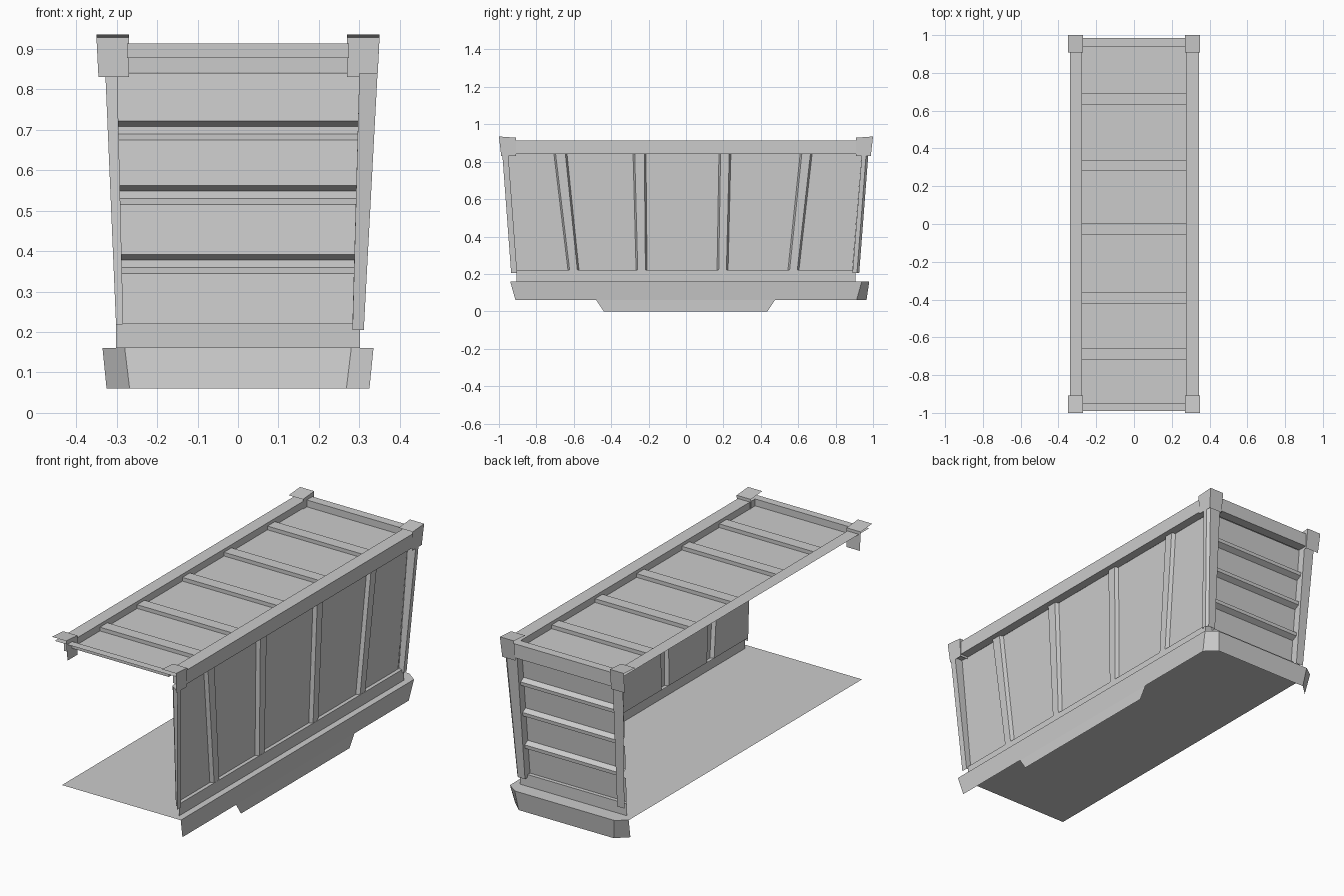
import bpy

if "Cube" in bpy.data.objects:
    bpy.data.objects.remove(bpy.data.objects["Cube"])


def sheet(name, *rows):
    """Loft open rows of points into a flat-faced sheet."""
    n = len(rows[0])
    verts = [p for r in rows for p in r]
    faces = []
    for k in range(len(rows) - 1):
        a, b = k * n, (k + 1) * n
        faces += [(a + i, b + i, b + i + 1, a + i + 1) for i in range(n - 1)]
    me = bpy.data.meshes.new(name)
    me.from_pydata(verts, [], faces)
    me.update()
    ob = bpy.data.objects.new(name, me)
    bpy.context.collection.objects.link(ob)
    return ob


def at(pts, z):
    return [(x, y, z) for x, y in pts]


def lerp(a, b, t):
    return a + (b - a) * t


Z_TOP, Z_BOT, Z_FLOOR = 0.84, 0.22, 0.16

# Right wall with four tapered vertical ribs (top y range, bottom y range)
ribs = [(-.706, -.636, -.631, -.572), (-.283, -.214, -.267, -.208),
        (.176, .24, .166, .225), (.61, .674, .545, .604)]
top, bot = [(.30, -.955, Z_TOP)], [(.283, -.905, Z_BOT)]
c = .009
for t0, t1, b0, b1 in ribs:
    for ty, by, d in ((t0, b0, 0), (t0 + c, b0 + c, .018),
                      (t1 - c, b1 - c, .018), (t1, b1, 0)):
        top.append((.30 + d, ty, Z_TOP))
        bot.append((.283 + d, by, Z_BOT))
top.append((.30, .94, Z_TOP))
bot.append((.283, .89, Z_BOT))
sheet("right_wall", top, bot)

# Back wall with three horizontal ribs
left, right = [], []


def back_station(z, d):
    t = (z - Z_BOT) / (Z_TOP - Z_BOT)
    hw, y = lerp(.285, .30, t), lerp(.885, .935, t) + d
    left.append((-hw, y, z))
    right.append((hw, y, z))


back_station(Z_TOP, 0)
for z in (.675, .515, .345):
    for dz, d in ((.047, 0), (.033, .026), (.015, .026), (0, 0)):
        back_station(z + dz, d)
back_station(Z_BOT, 0)
sheet("back_wall", left, right)

# Base band under the walls
inner = [(.283, -.905), (.283, .885), (-.285, .885)]
outer = [(.302, -.905), (.302, .905), (-.302, .905)]
sheet("base_band", at(inner, Z_BOT), at(outer, Z_BOT), at(outer, Z_FLOOR))

# Floor, flush with the top of the skirt
sk_top = [(.335, -.94), (.335, .94), (.28, .98), (-.28, .98), (-.335, .94)]
sk_bot = [(.325, -.912), (.325, .912), (.268, .965), (-.268, .965), (-.325, .912)]
sheet("floor", [(-.335, -.94, Z_FLOOR), (-.335, .94, Z_FLOOR), (-.28, .98, Z_FLOOR)],
      [(.335, -.94, Z_FLOOR), (.335, .94, Z_FLOOR), (.28, .98, Z_FLOOR)])

# Chamfered skirt and the low foot on the right side
sheet("skirt", at(sk_top, Z_FLOOR), at(sk_bot, .06))
sheet("side_foot", [(.325, -.48, .06), (.325, .475, .06)],
      [(.325, -.44, 0), (.325, .435, 0)])

# Leaning corner posts (top outline, bottom outline)
posts = {
    "back_right_post": ([(.30, .94), (.345, .94), (.345, .963), (.33, .975), (.27, .975), (.27, .93)],
                        [(.283, .89), (.311, .89), (.311, .914), (.30, .926), (.26, .926), (.26, .88)]),
    "back_left_post": ([(-.27, .93), (-.27, .975), (-.328, .975)],
                       [(-.26, .88), (-.26, .926), (-.301, .926)]),
    "front_right_post": ([(.345, -.982), (.345, -.95), (.30, -.95)],
                         [(.311, -.935), (.311, -.903), (.283, -.903)]),
}
for name, (t, b) in posts.items():
    sheet(name, at(t, .84), at(b, .205))

# Top frame: rim, inner lip, outer fascia and its underside
ring_in = [(.275, -.95), (.275, .94), (-.275, .94), (-.275, -.95), (.275, -.95)]
ring_out = [(.343, -.99), (.343, .985), (-.34, .985), (-.34, -.99), (.343, -.99)]
sheet("top_rim", at(ring_in, .878), at(ring_in, .913), at(ring_out, .913))
sheet("outer_fascia", at(ring_out[:3], .913), at(ring_out[:3], .842),
      at([(.298, -.955), (.298, .935), (-.298, .935)], .842))

# Recessed top panel with five cross ribs
prof = [(-.95, .878)]
for y0, y1 in ((-.72, -.66), (-.42, -.36), (-.055, .005), (.28, .34), (.63, .69)):
    prof += [(y0, .878), (y0, .897), (y1, .897), (y1, .878)]
prof.append((.94, .878))
sheet("top_panel", [(-.275, y, z) for y, z in prof], [(.275, y, z) for y, z in prof])

# Corner caps: top plus the faces turned to the right and the back
for sx, nx in ((1, "right"), (-1, "left")):
    for sy, ny in ((1, "back"), (-1, "front")):
        x0, x1 = sorted((sx * .27, sx * .35))
        y0, y1 = sorted((sy * .908, sy * 1.0))
        u0, u1 = sorted((sx * .27, sx * .345))
        v0, v1 = sorted((sy * .908, sy * .988))
        zx = lambda x, y: .935 if abs(y) > .95 else .928
        up = [(x, y, zx(x, y)) for x, y in ((x1, y0), (x1, y1), (x0, y1))]
        low = at([(u1, v0), (u1, v1), (u0, v1)], .83)
        corner = (x0, y0, zx(x0, y0))
        sheet(f"{ny}_{nx}_cap", up, low)
        sheet(f"{ny}_{nx}_cap_top", [corner, up[2]], [up[0], up[1]])
